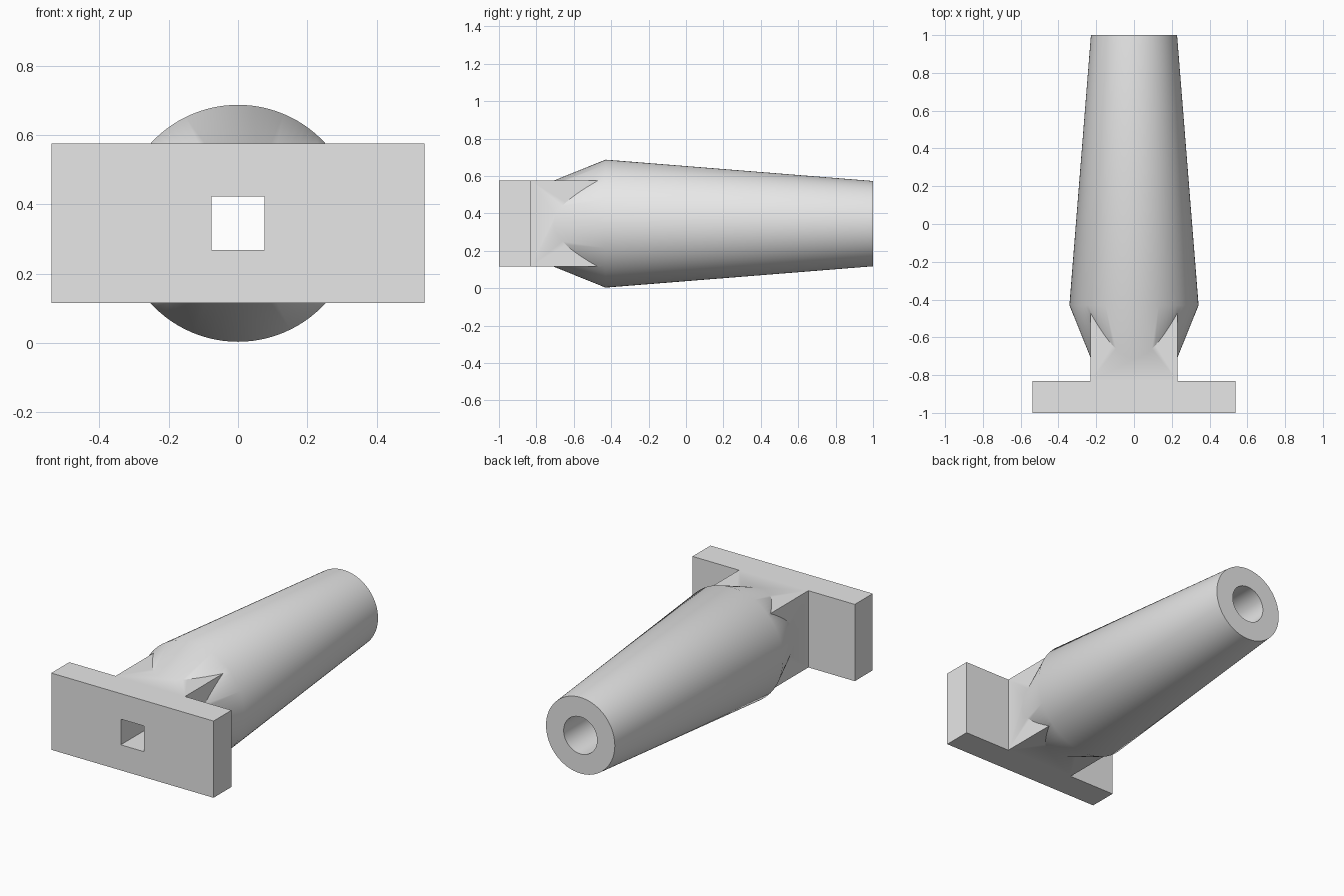
import bpy
import bmesh
import math
from mathutils import Vector

cube = bpy.data.objects.get("Cube")
if cube:
    bpy.data.objects.remove(cube, do_unlink=True)

CZ = 0.345           # height of the long axis
SEGMENTS = 96

grey = bpy.data.materials.new("plain grey")
grey.use_nodes = True
grey.diffuse_color = (0.8, 0.8, 0.8, 1)
grey.node_tree.nodes["Principled BSDF"].inputs["Base Color"].default_value = (0.8, 0.8, 0.8, 1)


def finish(bm, name):
    bmesh.ops.recalc_face_normals(bm, faces=bm.faces)
    mesh = bpy.data.meshes.new(name)
    bm.to_mesh(mesh)
    bm.free()
    mesh.materials.append(grey)
    obj = bpy.data.objects.new(name, mesh)
    bpy.context.collection.objects.link(obj)
    return obj


def turned(name, profile):
    """Solid of (y, radius) rings around the long axis."""
    bm = bmesh.new()
    rings = []
    for y, r in profile:
        angles = [math.tau * i / SEGMENTS for i in range(SEGMENTS)]
        rings.append([bm.verts.new((r * math.cos(a), y, CZ + r * math.sin(a))) for a in angles])
    for a, b in zip(rings, rings[1:]):
        for i in range(SEGMENTS):
            j = (i + 1) % SEGMENTS
            bm.faces.new((a[i], a[j], b[j], b[i]))
    bm.faces.new(rings[0])
    bm.faces.new(rings[-1])
    return finish(bm, name)


def extruded(name, outline, half_height):
    """Flat (x, y) outline extruded evenly above and below the axis."""
    bm = bmesh.new()
    face = bm.faces.new([bm.verts.new((x, y, CZ - half_height)) for x, y in outline])
    result = bmesh.ops.extrude_face_region(bm, geom=[face])
    top = [v for v in result["geom"] if isinstance(v, bmesh.types.BMVert)]
    bmesh.ops.translate(bm, verts=top, vec=Vector((0, 0, 2 * half_height)))
    return finish(bm, name)


def combine(target, other, operation):
    """Apply a boolean and remove the helper."""
    other.hide_render = True
    mod = target.modifiers.new(operation.lower(), "BOOLEAN")
    mod.operation = operation
    mod.solver = "EXACT"
    mod.object = other
    bpy.ops.object.select_all(action="DESELECT")
    bpy.context.view_layer.objects.active = target
    target.select_set(True)
    bpy.ops.object.modifier_apply(modifier=mod.name)
    bpy.data.objects.remove(other, do_unlink=True)


# Tapered round grip with a conical shoulder
handle = turned("handle", [(-0.71, 0.229), (-0.43, 0.342), (1.0, 0.228)])

# End plate with its square neck, T shaped from above
right_side = [(0.538, -1.0), (0.538, -0.83), (0.23, -0.83), (0.23, -0.46)]
outline = right_side + [(-x, y) for x, y in reversed(right_side)]
combine(handle, extruded("plate_and_neck", outline, 0.23), "UNION")

# Square socket in the plate, opening into the round bore
combine(handle, turned("bore_cutter", [(-0.43, 0.111), (1.1, 0.111)]), "DIFFERENCE")
socket = [(-0.077, -1.1), (0.077, -1.1), (0.077, -0.35), (-0.077, -0.35)]
combine(handle, extruded("socket_cutter", socket, 0.077), "DIFFERENCE")

bpy.ops.object.shade_smooth_by_angle(angle=math.radians(30))
